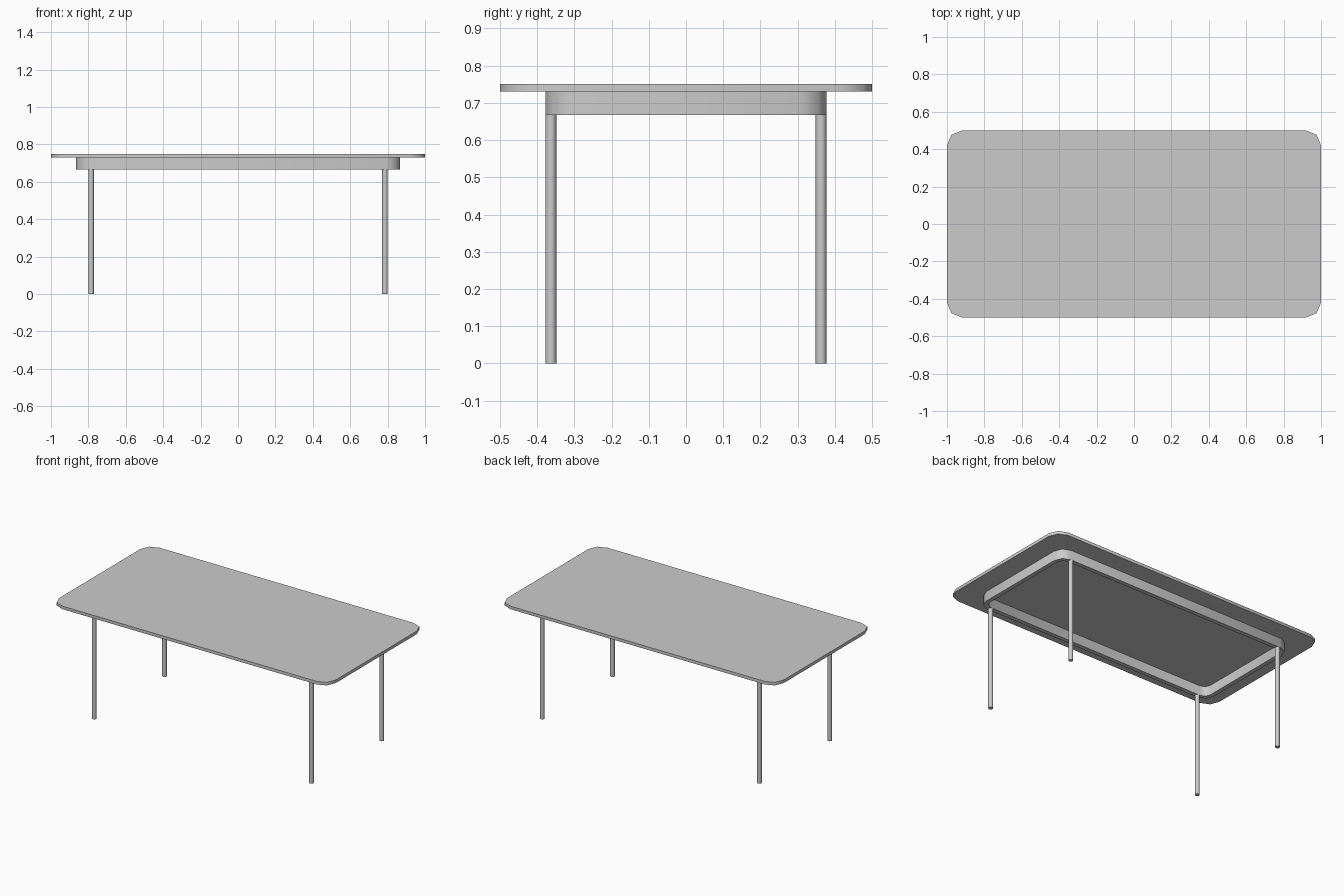
import bpy, bmesh
from math import sin, cos, pi, radians

if "Cube" in bpy.data.objects:
    bpy.data.objects.remove(bpy.data.objects["Cube"])


def rounded_rect(hx, hy, r, segs=2):
    """Counter-clockwise outline of a rounded rectangle."""
    pts = []
    for q, (sx, sy) in enumerate([(1, 1), (-1, 1), (-1, -1), (1, -1)]):
        for i in range(segs + 1):
            a = (q + i / segs) * pi / 2
            pts.append((sx * (hx - r) + r * cos(a), sy * (hy - r) + r * sin(a)))
    return pts


def finish(name, bm):
    bmesh.ops.recalc_face_normals(bm, faces=bm.faces)
    mesh = bpy.data.meshes.new(name)
    bm.to_mesh(mesh)
    bm.free()
    ob = bpy.data.objects.new(name, mesh)
    bpy.context.collection.objects.link(ob)
    bpy.ops.object.select_all(action='DESELECT')
    ob.select_set(True)
    bpy.context.view_layer.objects.active = ob
    bpy.ops.object.shade_smooth_by_angle(angle=radians(60))
    return ob


def loop(bm, pts, z):
    return [bm.verts.new((x, y, z)) for x, y in pts]


def bridge(bm, a, b):
    n = len(a)
    for i in range(n):
        j = (i + 1) % n
        bm.faces.new((a[i], a[j], b[j], b[i]))


# Table top: rounded slab
bm = bmesh.new()
outline = rounded_rect(1.0, 0.5, 0.08)
low, high = loop(bm, outline, 0.73), loop(bm, outline, 0.75)
bridge(bm, low, high)
bm.faces.new(low)
bm.faces.new(high)
finish("table_top", bm)

# Apron: hollow rounded frame under the top
bm = bmesh.new()
outer = rounded_rect(0.865, 0.377, 0.07)
inner = rounded_rect(0.837, 0.349, 0.042)
rings = [loop(bm, outer, 0.667), loop(bm, outer, 0.73),
         loop(bm, inner, 0.73), loop(bm, inner, 0.667)]
for i in range(4):
    bridge(bm, rings[i], rings[(i + 1) % 4])
finish("apron", bm)

# Four slim round legs, set under the long apron rails
for side, sx in (("left", -1), ("right", 1)):
    for end, sy in (("front", -1), ("back", 1)):
        bm = bmesh.new()
        bmesh.ops.create_cone(bm, cap_ends=True, segments=12,
                              radius1=0.0145, radius2=0.0145, depth=0.667)
        bmesh.ops.translate(bm, verts=bm.verts,
                            vec=(sx * 0.785, sy * 0.363, 0.667 / 2))
        finish(f"{end}_{side}_leg", bm)
